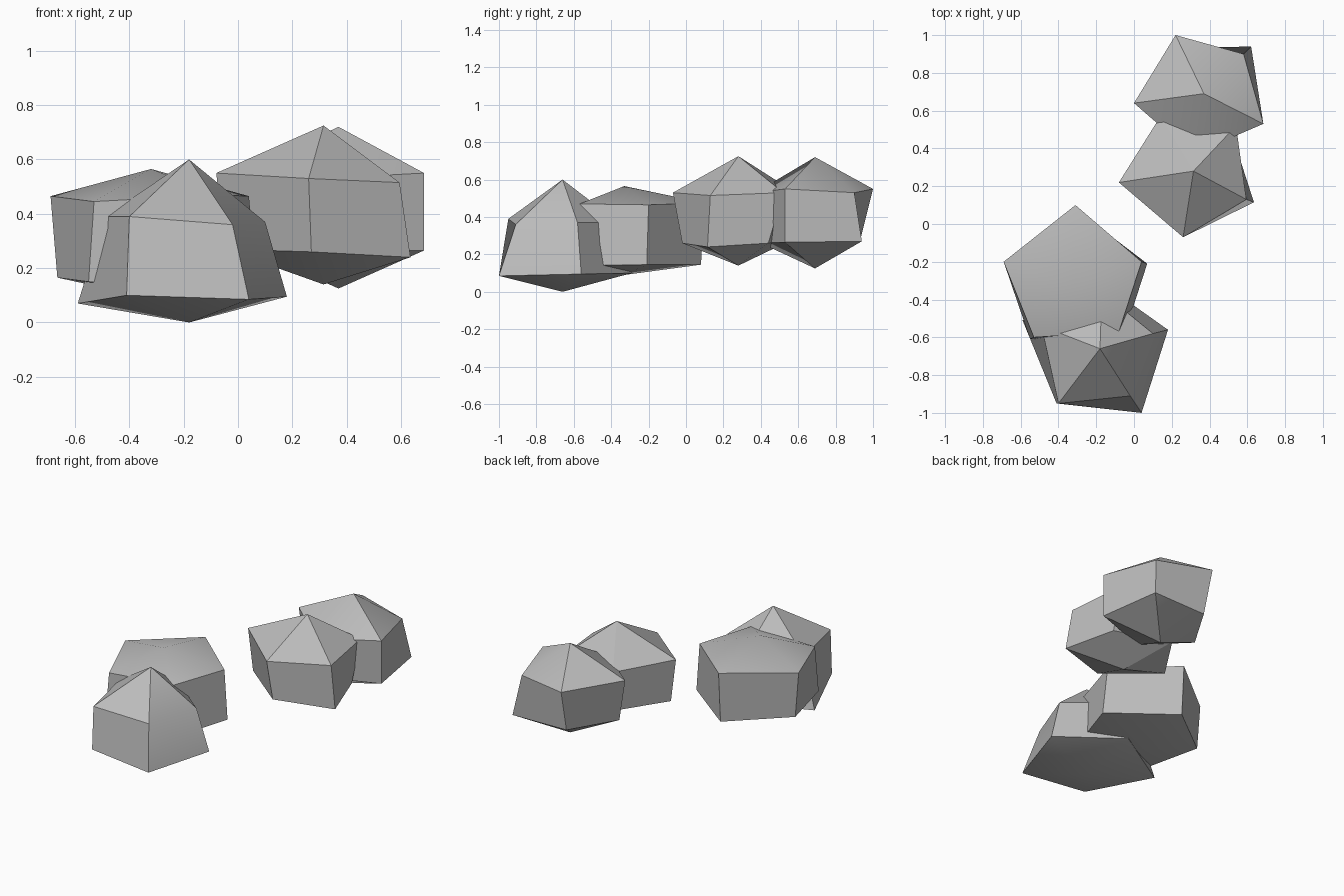
import bpy
import bmesh
import math

cube = bpy.data.objects.get("Cube")
if cube:
    bpy.data.objects.remove(cube, do_unlink=True)

# Single stone colour
stone = bpy.data.materials.new("grey stone")
stone.use_nodes = True
stone.diffuse_color = (0.5, 0.5, 0.5, 1)
stone.node_tree.nodes["Principled BSDF"].inputs["Base Color"].default_value = (0.5, 0.5, 0.5, 1)


def make_rock(name, peak, base, upper, lower):
    """Five-sided boulder: a peak, two irregular rings and a pointed underside."""
    bm = bmesh.new()
    top, bottom = bm.verts.new(peak), bm.verts.new((peak[0], peak[1], base))
    ring_up = [bm.verts.new(p) for p in upper]
    ring_low = [bm.verts.new(p) for p in lower]
    count = len(upper)
    for i in range(count):
        j = (i + 1) % count
        bm.faces.new((top, ring_up[i], ring_up[j]))
        bm.faces.new((ring_up[i], ring_low[i], ring_low[j], ring_up[j]))
        bm.faces.new((bottom, ring_low[j], ring_low[i]))
    bmesh.ops.recalc_face_normals(bm, faces=bm.faces[:])
    mesh = bpy.data.meshes.new(name)
    bm.to_mesh(mesh)
    bm.free()
    mesh.materials.append(stone)
    rock = bpy.data.objects.new(name, mesh)
    bpy.context.collection.objects.link(rock)
    # Soften only the shallow creases
    bpy.ops.object.select_all(action='DESELECT')
    rock.select_set(True)
    bpy.context.view_layer.objects.active = rock
    bpy.ops.object.shade_smooth_by_angle(angle=math.radians(30))
    return rock


# Tall tapered boulder at the front
make_rock("front_rock", (-0.18, -0.66, 0.6), 0.0,
          upper=[(-0.40, -0.95, 0.39), (-0.02, -0.91, 0.36), (0.10, -0.58, 0.37),
                 (-0.17, -0.36, 0.37), (-0.49, -0.54, 0.39)],
          lower=[(-0.41, -0.95, 0.10), (0.04, -1.0, 0.085), (0.18, -0.56, 0.095),
                 (-0.20, -0.29, 0.10), (-0.59, -0.51, 0.07)])

# Flatter boulder behind it
make_rock("front_flat_rock", (-0.32, -0.33, 0.565), 0.09,
          upper=[(-0.53, -0.60, 0.445), (-0.08, -0.57, 0.47), (0.04, -0.20, 0.465),
                 (-0.31, 0.10, 0.475), (-0.69, -0.20, 0.465)],
          lower=[(-0.55, -0.61, 0.15), (-0.05, -0.58, 0.14), (0.07, -0.21, 0.145),
                 (-0.31, 0.08, 0.145), (-0.665, -0.20, 0.165)])

# Raised boulder in the middle
make_rock("middle_rock", (0.315, 0.28, 0.725), 0.14,
          upper=[(0.26, -0.07, 0.53), (0.595, 0.13, 0.515), (0.54, 0.52, 0.53),
                 (0.14, 0.57, 0.54), (-0.08, 0.22, 0.55)],
          lower=[(0.27, -0.02, 0.26), (0.635, 0.115, 0.24), (0.53, 0.44, 0.26),
                 (0.16, 0.55, 0.27), (-0.05, 0.23, 0.27)])

# Raised boulder at the back
make_rock("back_rock", (0.37, 0.69, 0.72), 0.125,
          upper=[(0.31, 0.37, 0.53), (0.685, 0.53, 0.55), (0.58, 0.90, 0.53),
                 (0.22, 1.0, 0.55), (0.0, 0.64, 0.55)],
          lower=[(0.31, 0.40, 0.26), (0.685, 0.53, 0.265), (0.62, 0.94, 0.27),
                 (0.23, 0.93, 0.27), (0.05, 0.63, 0.27)])
